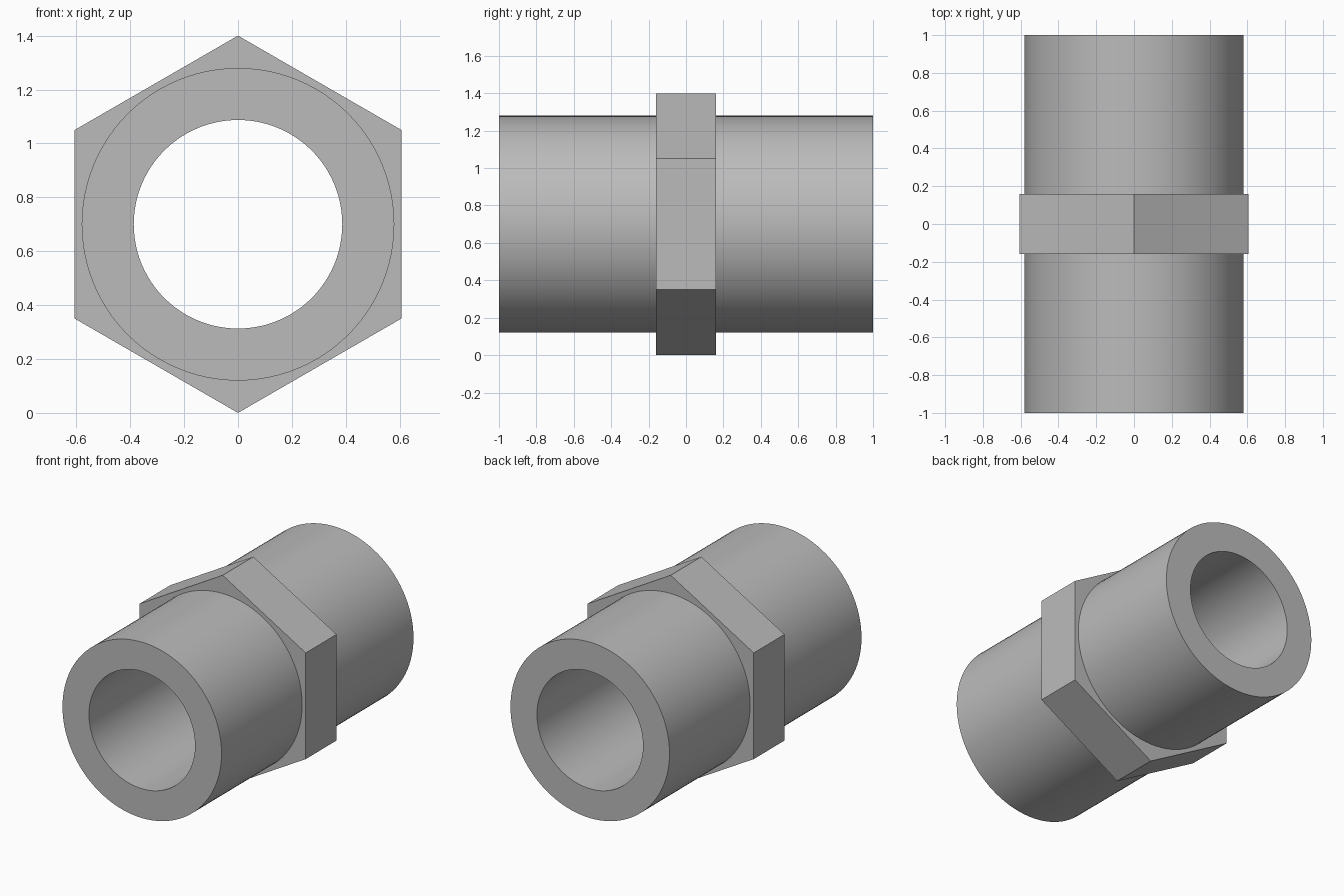
import bpy, bmesh, math

# Remove the default cube
cube = bpy.data.objects.get("Cube")
if cube:
    bpy.data.objects.remove(cube, do_unlink=True)

SEGMENTS = 96                 # divisible by six, so hexagon corners are exact
BORE, PIPE, HEX = 0.387, 0.58, 0.70
HALF_LENGTH, HALF_COLLAR = 1.0, 0.16

# Plain grey metal
metal = bpy.data.materials.new("grey_metal")
metal.use_nodes = True
grey = (0.5, 0.5, 0.5, 1)
metal.diffuse_color = grey
metal.node_tree.nodes["Principled BSDF"].inputs["Base Color"].default_value = grey


def circle(radius):
    return lambda a: radius


def hexagon(radius):
    """Outline radius by angle, with a corner at the top."""
    sector = math.pi / 3
    apothem = radius * math.cos(sector / 2)
    return lambda a: apothem / math.cos(a % sector - sector / 2)


def add_loft(name, sections, material):
    """Closed surface through outlines set along y, the last joined to the first."""
    bm = bmesh.new()
    rings = []
    for outline, y in sections:
        ring = []
        for i in range(SEGMENTS):
            a = math.tau * i / SEGMENTS   # measured from the top
            r = outline(a)
            ring.append(bm.verts.new((r * math.sin(a), y, HEX + r * math.cos(a))))
        rings.append(ring)
    for k, ring in enumerate(rings):
        following = rings[(k + 1) % len(rings)]
        for i in range(SEGMENTS):
            j = (i + 1) % SEGMENTS
            bm.faces.new((ring[i], ring[j], following[j], following[i]))
    bmesh.ops.recalc_face_normals(bm, faces=bm.faces)
    mesh = bpy.data.meshes.new(name)
    bm.to_mesh(mesh)
    bm.free()
    mesh.materials.append(material)
    obj = bpy.data.objects.new(name, mesh)
    bpy.context.collection.objects.link(obj)
    return obj


# Hollow pipe with a hexagonal collar in the middle, as one watertight body
fitting = add_loft("hex_pipe_fitting", [
    (circle(BORE), -HALF_LENGTH),
    (circle(PIPE), -HALF_LENGTH),
    (circle(PIPE), -HALF_COLLAR),
    (hexagon(HEX), -HALF_COLLAR),
    (hexagon(HEX), HALF_COLLAR),
    (circle(PIPE), HALF_COLLAR),
    (circle(PIPE), HALF_LENGTH),
    (circle(BORE), HALF_LENGTH),
], metal)

# Smooth round walls, sharp rims and hexagon corners
bpy.ops.object.select_all(action="DESELECT")
fitting.select_set(True)
bpy.context.view_layer.objects.active = fitting
bpy.ops.object.shade_smooth_by_angle(angle=math.radians(30))
